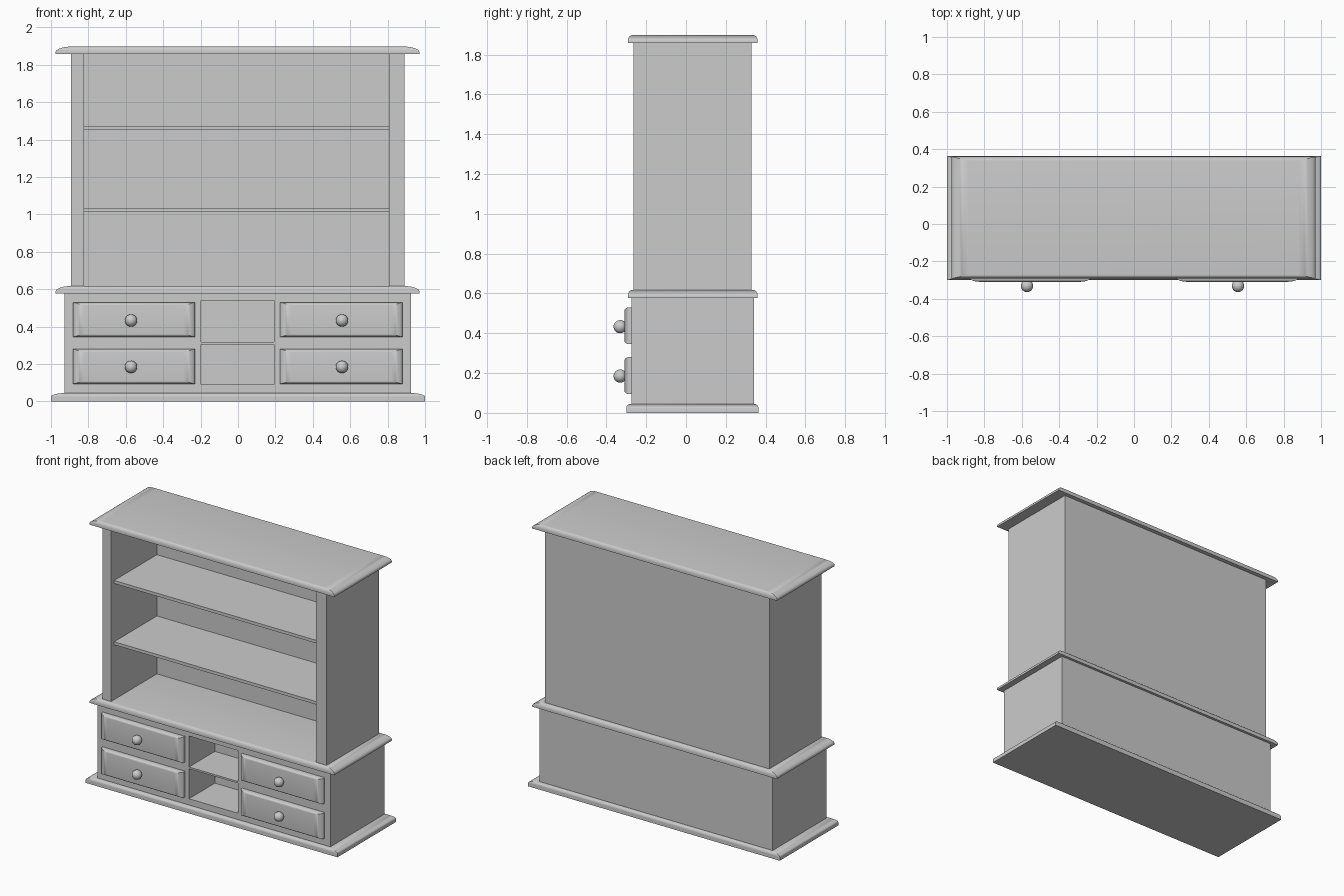
import bpy, bmesh, math

if "Cube" in bpy.data.objects:
    bpy.data.objects.remove(bpy.data.objects["Cube"])


def make_object(name, bm, smooth=False):
    bmesh.ops.recalc_face_normals(bm, faces=bm.faces[:])
    mesh = bpy.data.meshes.new(name)
    bm.to_mesh(mesh)
    bm.free()
    ob = bpy.data.objects.new(name, mesh)
    bpy.context.collection.objects.link(ob)
    if smooth:
        bpy.ops.object.select_all(action='DESELECT')
        ob.select_set(True)
        bpy.context.view_layer.objects.active = ob
        bpy.ops.object.shade_smooth_by_angle(angle=math.radians(35))
    return ob


def box(name, x0, x1, y0, y1, z0, z1):
    bm = bmesh.new()
    bmesh.ops.create_cube(bm, size=1)
    for v in bm.verts:
        v.co.x = x0 if v.co.x < 0 else x1
        v.co.y = y0 if v.co.y < 0 else y1
        v.co.z = z0 if v.co.z < 0 else z1
    return make_object(name, bm)


def prism(name, outline, z0, z1):
    bm = bmesh.new()
    face = bm.faces.new([bm.verts.new((x, y, z0)) for x, y in outline])
    top = bmesh.ops.extrude_face_region(bm, geom=[face])['geom']
    for v in top:
        if isinstance(v, bmesh.types.BMVert):
            v.co.z = z1
    return make_object(name, bm)


def rounded_plate(name, u, v, w, lip, inset, facing_front=False, steps=8):
    """Rectangular plate whose outer face has an elliptical round-over."""
    rings = [(0, 0, w[0])]
    for i in range(steps + 1):
        t = math.pi / 2 * i / steps
        k = 1 - math.cos(t)
        rings.append((inset[0] * k, inset[1] * k, lip + (w[1] - lip) * math.sin(t)))
    bm = bmesh.new()
    loops = []
    for iu, iv, h in rings:
        corners = [(u[0] + iu, v[0] + iv), (u[1] - iu, v[0] + iv),
                   (u[1] - iu, v[1] - iv), (u[0] + iu, v[1] - iv)]
        loops.append([bm.verts.new((a, -h, b) if facing_front else (a, b, h))
                      for a, b in corners])
    for lo, hi in zip(loops, loops[1:]):
        for i in range(4):
            j = (i + 1) % 4
            bm.faces.new((lo[i], lo[j], hi[j], hi[i]))
    bm.faces.new(loops[0])
    bm.faces.new(loops[-1])
    return make_object(name, bm, smooth=True)


# Moulded boards: plinth, counter and cornice
rounded_plate("plinth", (-1, 1), (-0.30, 0.364), (0, 0.045), 0.025, (0.08, 0.022))
rounded_plate("counter", (-0.975, 0.97), (-0.292, 0.36), (0.578, 0.618), 0.588, (0.09, 0.022))
rounded_plate("cornice", (-0.975, 0.97), (-0.292, 0.36), (1.858, 1.898), 1.868, (0.09, 0.022))

# Lower cabinet with two open niches
cabinet = box("lower_cabinet", -0.927, 0.925, -0.273, 0.341, 0.03, 0.585)
for name, z0, z1 in (("upper_niche", 0.318, 0.54), ("lower_niche", 0.09, 0.305)):
    cutter = box(name + "_cutter", -0.198, 0.193, -0.4, 0.02, z0, z1)
    cutter.hide_render = True
    cutter.hide_set(True)
    cut = cabinet.modifiers.new(name, 'BOOLEAN')
    cut.operation = 'DIFFERENCE'
    cut.solver = 'EXACT'
    cut.object = cutter

# Upper hutch: two sides and a back in one U-shaped section
prism("hutch", [(-0.893, -0.265), (-0.823, -0.265), (-0.823, 0.255), (0.807, 0.255),
                (0.807, -0.265), (0.89, -0.265), (0.89, 0.33), (-0.893, 0.33)], 0.605, 1.865)
for i, z in enumerate((1.012, 1.452)):
    box(f"shelf_{i + 1}", -0.83, 0.815, -0.23, 0.265, z, z + 0.022)

# Drawer fronts with round knobs
for side, u, knob_x in (("left", (-0.882, -0.23), -0.572), ("right", (0.225, 0.88), 0.556)):
    for row, v, knob_z in (("top", (0.345, 0.53), 0.433), ("bottom", (0.094, 0.28), 0.185)):
        rounded_plate(f"{side}_{row}_drawer", u, v, (0.265, 0.309), 0.285,
                      (0.06, 0.016), facing_front=True)
        bm = bmesh.new()
        bmesh.ops.create_uvsphere(bm, u_segments=24, v_segments=16, radius=0.033)
        knob = make_object(f"{side}_{row}_knob", bm, smooth=True)
        knob.location = (knob_x, -0.331, knob_z)
